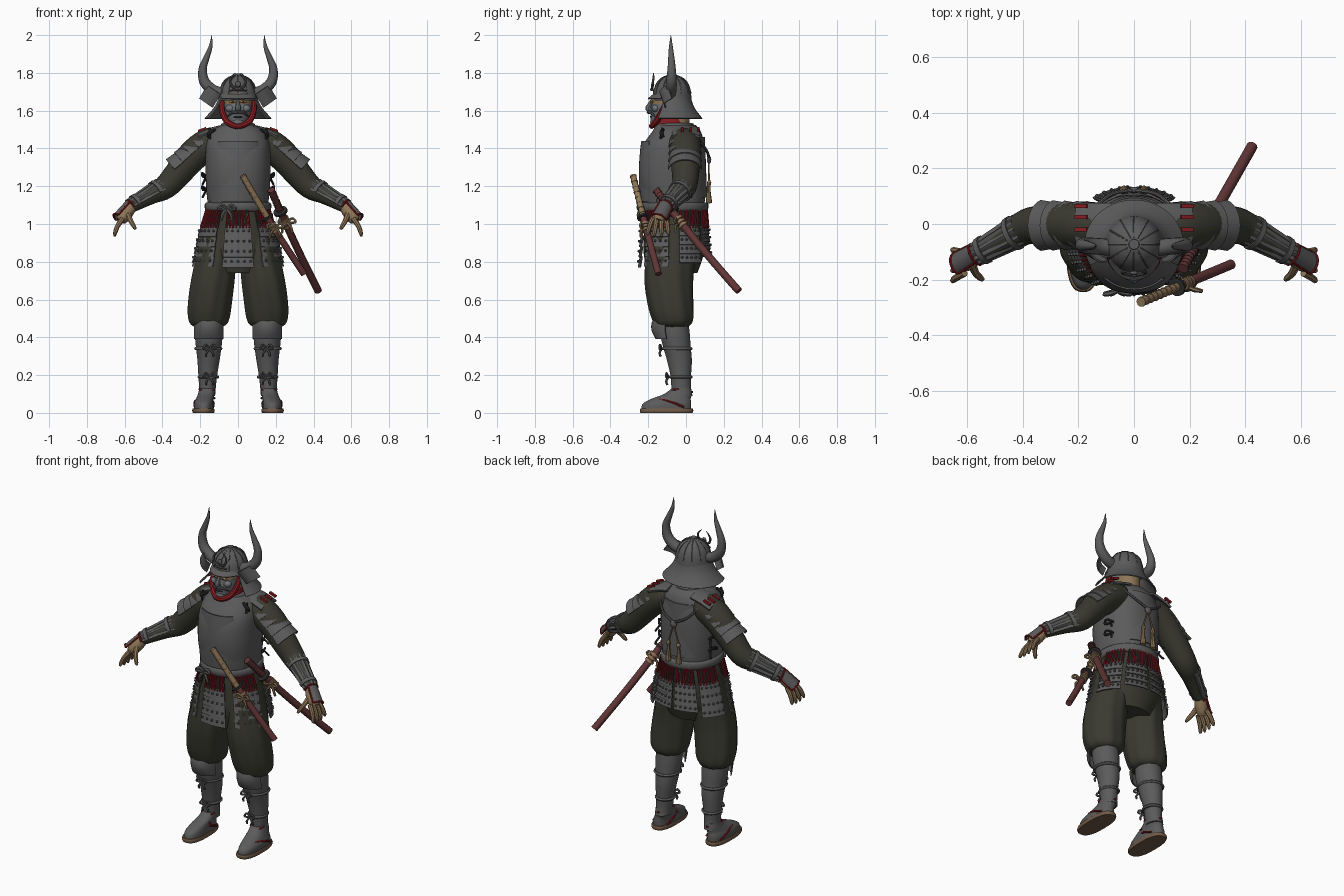
import bpy, bmesh, math
from math import sin, cos, pi, radians
from mathutils import Vector, Matrix

def mat(name, r, g, b):
    m = bpy.data.materials.new(name)
    m.diffuse_color = (r, g, b, 1)
    return m

IRON = mat("iron_gray", .105, .105, .108)
MASK = mat("mask_gray", .16, .17, .185)
OLIVE = mat("olive_cloth", .042, .042, .03)
RED = mat("lace_red", .24, .012, .016)
MAROON = mat("scabbard_maroon", .12, .036, .036)
TAN = mat("tan_skin", .27, .18, .095)
DARK = mat("dark_cord", .025, .025, .027)
GOLD = mat("eye_gold", .42, .24, .08)
SOLE = mat("straw_sole", .16, .1, .06)

def done(name, bm, m, angle=40):
    bmesh.ops.recalc_face_normals(bm, faces=bm.faces[:])
    me = bpy.data.meshes.new(name)
    bm.to_mesh(me)
    bm.free()
    me.materials.append(m)
    for p in me.polygons:
        p.use_smooth = True
    me.set_sharp_from_angle(angle=radians(angle))
    o = bpy.data.objects.new(name, me)
    bpy.context.collection.objects.link(o)
    return o

def spline(p, k):
    out = []
    for i in range(len(p) - 1):
        q = (p[max(i - 1, 0)], p[i], p[i + 1], p[min(i + 2, len(p) - 1)])
        for j in range(k):
            t = j / k
            out.append(tuple(.5 * (2*b + (c-a)*t + (2*a-5*b+4*c-d)*t*t + (3*b-a-3*c+d)*t**3) for a, b, c, d in zip(*q)))
    return out + [tuple(p[-1])]

def skin(bm, rings):
    vs = [[bm.verts.new(c) for c in r] for r in rings]
    n = len(vs[0])
    for a, b in zip(vs, vs[1:]):
        for i in range(n):
            bm.faces.new((a[i], a[(i+1) % n], b[(i+1) % n], b[i]))
    bm.faces.new(vs[0])
    bm.faces.new(vs[-1])

def loft(name, rings, m, s=1, n=36, e=2.0, k=4, wave=0, waves=9):
    """stack of (z, cx, cy, rx, ry) superellipses"""
    f = lambda c: math.copysign(abs(c) ** (2 / e), c)
    out = []
    for z, cx, cy, rx, ry in spline(rings, k):
        ring = []
        for i in range(n):
            a = 2 * pi * i / n
            w = 1 + wave * sin(a * waves + z * 6)
            ring.append((s * (cx + rx * w * f(cos(a))), cy + ry * w * f(sin(a)), z))
        out.append(ring)
    bm = bmesh.new()
    skin(bm, out)
    return done(name, bm, m)

def tubes(name, paths, m, s=1, n=8, k=4):
    """round sweeps through (x, y, z, radius) points"""
    bm = bmesh.new()
    for path in paths:
        p = spline([(s * q[0], q[1], q[2], q[3]) for q in path], k)
        c = [Vector(q[:3]) for q in p]
        x, rings = None, []
        for i in range(len(c)):
            t = (c[min(i+1, len(c)-1)] - c[max(i-1, 0)]).normalized()
            x = t.orthogonal() if x is None else x - t * x.dot(t)
            x.normalize()
            y, r = t.cross(x), max(p[i][3], .0008)
            rings.append([c[i] + r * (x * cos(2*pi*j/n) + y * sin(2*pi*j/n)) for j in range(n)])
        skin(bm, rings)
    return done(name, bm, m)

def patch(name, fn, m, nu=12, nv=4, th=.006):
    bm = bmesh.new()
    g = [[bm.verts.new(fn(i / nu, j / nv)) for i in range(nu + 1)] for j in range(nv + 1)]
    for j in range(nv):
        for i in range(nu):
            bm.faces.new((g[j][i], g[j][i+1], g[j+1][i+1], g[j+1][i]))
    bmesh.ops.recalc_face_normals(bm, faces=bm.faces[:])
    bmesh.ops.solidify(bm, geom=bm.faces[:], thickness=th)
    return done(name, bm, m)

def lames(name, fn, rows, m):
    """overlapping rows of plates; fn(u, v, offset)"""
    for r in range(rows):
        patch(name, lambda u, v: fn(u, (r + v * 1.08) / rows, .007 * v), m, nv=2)

def balls(name, pts, m, size, seg=12):
    bm = bmesh.new()
    for p in pts:
        bmesh.ops.create_uvsphere(bm, u_segments=seg, v_segments=max(seg // 2, 4), radius=1,
                                  matrix=Matrix.Translation(p) @ Matrix.Diagonal((*size, 1)))
    return done(name, bm, m)

def box(name, loc, size, m, ry=0):
    bm = bmesh.new()
    bmesh.ops.create_cube(bm, size=1, matrix=Matrix.Translation(loc) @ Matrix.Rotation(ry, 4, 'Y') @ Matrix.Diagonal((*size, 1)))
    return done(name, bm, m)

def bow(name, c, w, m, r=.006):
    x, y, z = c
    ps = [[(x, y, z, r), (x+d*w*.6, y-.01, z+.02, r), (x+d*w, y-.012, z, r), (x, y, z-.003, r)] for d in (1, -1)]
    ps += [[(x, y, z, r), (x+d*w*.5, y-.012, z-w*.7, r), (x+d*w*.6, y-.005, z-w*1.3, r)] for d in (1, -1)]
    tubes(name, ps, m, n=6)

def wrap(a, b, up, r0, r1, half):
    """plate surface around the limb axis a-b, facing up"""
    a, b = Vector(a), Vector(b)
    d = (b - a).normalized()
    n = Vector(up)
    n = (n - d * n.dot(d)).normalized()
    q = d.cross(n)
    def f(u, v, off=0):
        t, r = half * (2*u - 1), r0 + (r1 - r0) * v + off
        return a + (b - a) * v + r * (n * cos(t) + q * sin(t))
    return f

def around(cy, a0, a1, z0, z1, r0, r1):
    """surface around the body axis; angle 0 faces the front"""
    def f(u, v, off=0):
        a = radians(a0 + (a1 - a0) * u)
        rx, ry = (r0[i] + (r1[i] - r0[i]) * v + off for i in (0, 1))
        return Vector((rx * sin(a), cy - ry * cos(a), z0 + (z1 - z0) * v))
    return f

# cuirass, collar and belt
loft("cuirass", [(1.07, 0, -.06, .15, .155), (1.13, 0, -.065, .163, .165), (1.25, 0, -.072, .172, .177), (1.36, 0, -.07, .172, .174),
     (1.43, 0, -.062, .166, .158), (1.49, 0, -.05, .14, .128), (1.525, 0, -.055, .085, .105)], IRON, n=48, e=2.3)
loft("collar", [(1.5, 0, -.06, .10, .105), (1.53, 0, -.06, .088, .1), (1.535, 0, -.06, .07, .085)], IRON)
loft("belt", [(1.065, 0, -.06, .165, .167), (1.075, 0, -.06, .175, .177), (1.105, 0, -.06, .176, .178), (1.115, 0, -.06, .165, .168)], IRON, k=2)
bow("belt_bow", (-.06, -.24, 1.08), .045, IRON, .009)
patch("front_plate", lambda u, v: (lambda a, z, g: (.178*g*sin(a), -.07 - .182*g*cos(a), z))(
    (2*u-1) * (1.05 - .35*v*v), 1.12 + .32*v, .945 + .2*v - .23*v*v), IRON, 20, 8)
patch("back_plate", around(-.07, 140, 220, 1.46, 1.14, (.17, .17), (.17, .182)), IRON, 12, 6)

# back knot with cords and tassels
tubes("back_cords", [[(s*.14, .06, 1.46, .007), (s*.08, .108, 1.39, .007), (0, .122, 1.35, .008)] for s in (1, -1)], IRON)
balls("back_knot", [(0, .122, 1.34)], IRON, (.022, .012, .022))
tubes("back_tassels", [[(0, .12, 1.34, .004), (s*.03, .122, 1.24, .005), (s*.033, .122, 1.22, .012), (s*.034, .12, 1.19, .009),
      (s*.036, .122, 1.11, .017)] for s in (1, -1)], TAN)

# hips, red lacing and armoured skirt
loft("hip_cloth", [(.74, 0, -.07, .14, .13), (.85, 0, -.065, .2, .16), (1.0, 0, -.06, .18, .16), (1.09, 0, -.06, .15, .15)], OLIVE)
skirt = [(-20, 20, .775)] + [(s*a, s*b, z) for s in (1, -1) for a, b, z in ((33, 80, .78), (98, 137, .8), (143, 178, .83))]
rivets, laces = [], []
for a0, a1, zb in skirt:
    lames("skirt_panel", around(-.06, a0, a1, .99, zb, (.198, .176), (.24, .188)), 4, IRON)
    g = around(-.06, a0, a1, .99, zb, (.206, .184), (.247, .195))
    rivets += [g((i + .5) / 5, (j + .5) / 4) for i in range(5) for j in range(4)]
    patch("lace_backing", around(-.06, a0, a1, 1.075, .98, (.166, .166), (.196, .174)), DARK)
    h = around(-.06, a0, a1, 1.075, .98, (.172, .172), (.202, .18))
    k = max(6, int(abs(a1 - a0) / 5))
    laces += [[(*h((i + .5) / k, v), .0048) for v in (0, 1)] for i in range(k)]
balls("skirt_rivets", rivets, IRON, (.007, .007, .007), 8)
tubes("skirt_laces", laces, RED, n=6, k=1)

for s in (1, -1):
    # trousers, shin guards and sandals
    loft("trouser_leg", [(1.0, .10, -.07, .09, .12), (.85, .115, -.08, .105, .13), (.7, .135, -.09, .115, .128), (.57, .15, -.08, .115, .12),
         (.5, .154, -.07, .108, .11), (.465, .155, -.068, .09, .092), (.45, .155, -.06, .05, .05)], OLIVE, s, n=54, wave=.02)
    loft("shin_guard", [(.5, .155, -.065, .07, .075), (.42, .155, -.058, .073, .078), (.36, .155, -.05, .069, .074), (.28, .156, -.035, .059, .066),
         (.2, .16, -.028, .05, .055), (.13, .162, -.025, .044, .052), (.09, .165, -.02, .044, .055)], IRON, s)
    patch("knee_plate", lambda u, v: (s*(.155 + .085*sin((2*u-1)*1.2)), -.07 - (.09 + .025*sin(pi*v))*cos((2*u-1)*1.2), .39 + .13*v), IRON, 12, 6)
    for z, r, y in ((.34, .072, -.046), (.19, .055, -.028)):
        loft("shin_tie", [(z - .008, .157, y, r - .003, r + .003), (z, .157, y, r + .003, r + .009), (z + .008, .157, y, r - .003, r + .003)], IRON, s)
        bow("shin_bow", (s*.15, y - r - .01, z), .032, IRON)
    loft("foot", [(.02, .182, -.105, .052, .132), (.05, .182, -.1, .051, .127), (.075, .176, -.078, .046, .103), (.1, .168, -.042, .044, .073),
         (.13, .163, -.025, .042, .052)], IRON, s, e=2.3)
    loft("sandal_sole", [(0, .183, -.103, .056, .138), (.012, .183, -.103, .06, .142), (.024, .183, -.103, .056, .138)], SOLE, s, e=2.6, k=2)
    tubes("sandal_straps", [[(.183, -.2, .055, .006), (.183+d*.03, -.14, .07, .006), (.18+d*.05, -.07, .055, .006), (.18+d*.048, -.01, .03, .006)] for d in (1, -1)]
          + [[(.165-d*.045, -.09, .075, .005), (.165, -.088, .105, .005), (.165+d*.04, -.05, .125, .005), (.165, .035, .11, .005)] for d in (1, -1)], RED, s)
    # sleeves, shoulder plates and forearm guards
    tubes("sleeve", [[(.1, -.01, 1.43, .08), (.16, -.005, 1.42, .085), (.24, -.003, 1.36, .082), (.32, -.003, 1.265, .072), (.385, -.01, 1.195, .064),
          (.46, -.05, 1.155, .05), (.57, -.11, 1.09, .033)]], OLIVE, s, 24)
    lames("shoulder_plate", wrap((s*.145, -.005, 1.43), (s*.315, -.005, 1.275), (s, 0, 1), .083, .088, 1.3), 4, IRON)
    patch("shoulder_strap", lambda u, v: (s*(.08 + .13*v), -.075 + .15*u, 1.525 - .02*v - .02*(2*u-1)**2 - .02*v*v), IRON, 8, 5, .012)
    for y in (.065, .025, -.02):
        box("shoulder_lace", (s*.19, y, 1.5), (.045, .014, .012), RED, s*.35)
    tubes("shoulder_toggle", [[(.12, -.12, 1.5, .007), (.15, -.13, 1.485, .011), (.16, -.12, 1.46, .006)],
          [(.15, -.125, 1.51, .006), (.15, -.135, 1.45, .006)]], DARK, s)
    fore = wrap((s*.405, -.018, 1.185), (s*.565, -.107, 1.093), (s*.5, .25, .85), .058, .041, 2.0)
    patch("forearm_guard", lambda u, v: fore(u, v, .004*cos(u*44)), IRON, 42, 5)
    for z0 in (.12, .8):
        patch("forearm_band", lambda u, v: fore(u, z0 + .1*v, .008), IRON, 20, 1)
    # hands
    tubes("palm", [[(.565, -.107, 1.093, .03), (.585, -.122, 1.065, .035), (.608, -.138, 1.035, .034), (.62, -.145, 1.015, .025)]], TAN, s, 14)
    tubes("fingers", [[(.61, -.14+o, 1.04-abs(o)*.3, .014), (.637, -.145+1.3*o, .99, .013), (.65, -.148+1.5*o, .955, .011), (.652, -.15+1.6*o, .93+abs(o)*.3, .006)]
          for o in (-.036, -.012, .012, .036)] + [[(.585, -.14, 1.06, .017), (.57, -.175, 1.02, .014), (.55, -.195, .985, .011), (.543, -.2, .972, .006)]], TAN, s)
    hand = wrap((s*.56, -.105, 1.1), (s*.622, -.142, 1.025), (s*.7, .1, .5), .04, .045, 1.15)
    patch("hand_guard", hand, IRON, 12, 4)
    tubes("hand_guard_rim", [[(*hand(u / 8, 1.03), .005) for u in range(9)], [(*hand(0, v / 3), .005) for v in range(4)],
          [(*hand(1, v / 3), .005) for v in range(4)], [(*fore(u / 8, 1.03), .005) for u in range(9)]], RED, k=2)
    # side ties of the cuirass
    for z in (1.18, 1.25):
        tubes("side_tie", [[(.165, .02, z, .006), (.19, -.01, z+.02, .006), (.186, -.03, z, .006), (.17, 0, z, .006), (.188, .03, z-.04, .006)]], DARK, s)
    # helmet horns, side flaps and chin cord
    tubes("horn", [[(.08, -.085, 1.69, .03), (.135, -.08, 1.71, .03), (.178, -.077, 1.755, .028), (.187, -.076, 1.82, .022), (.165, -.078, 1.885, .016),
          (.145, -.08, 1.94, .010), (.139, -.08, 2.0, .001)]], IRON, s, 14, 6)
    patch("helmet_flap", lambda u, v: (s*(.092 + .072*u + .042*v), -.135 + .035*u + .025*v - .02*sin(pi*u), 1.685 + .05*u - .07*v), IRON, 6, 3)
    tubes("chin_cord", [[(.085, -.095, 1.655, .013), (.084, -.125, 1.6, .015), (.062, -.155, 1.545, .016), (.02, -.18, 1.52, .015), (-.01, -.182, 1.518, .012)]], RED, s)
    balls("eye", [(s*.03, -.181, 1.648)], GOLD, (.018, .008, .008))
    balls("pupil", [(s*.03, -.187, 1.648)], DARK, (.006, .004, .006))
    tubes("mustache", [[(0, -.2, 1.592, .009), (.03, -.188, 1.59, .009), (.055, -.165, 1.57, .003)]], IRON, s)
    balls("cheek", [(s*.042, -.162, 1.612)], MASK, (.025, .02, .02))

# neck and masked face
loft("neck", [(1.47, 0, -.05, .065, .07), (1.66, 0, -.05, .065, .065)], TAN)
loft("throat_guard", [(1.505, 0, -.075, .08, .095), (1.56, 0, -.08, .075, .075)], RED)
loft("face_mask", [(1.515, 0, -.11, .03, .06), (1.54, 0, -.105, .05, .08), (1.59, 0, -.1, .068, .088), (1.635, 0, -.095, .075, .088)], MASK)
loft("brow_skin", [(1.635, 0, -.095, .073, .084), (1.69, 0, -.09, .075, .085)], TAN)
tubes("nose", [[(0, -.178, 1.66, .008), (0, -.193, 1.63, .012), (0, -.2, 1.612, .016), (0, -.185, 1.6, .012)]], MASK)
balls("mouth", [(0, -.184, 1.567)], DARK, (.025, .008, .006))
balls("chin", [(0, -.172, 1.54)], MASK, (.028, .018, .018))

# helmet bowl, brim, neck guard and crest
loft("helmet_bowl", [(1.655, 0, -.073, .104, .103), (1.7, 0, -.073, .098, .098), (1.74, 0, -.073, .084, .084), (1.77, 0, -.073, .058, .058),
     (1.785, 0, -.073, .03, .03), (1.788, 0, -.073, .02, .02), (1.797, 0, -.073, .018, .018)], IRON, n=40)
tubes("helmet_ribs", [[(r*cos(a), -.073+r*sin(a), z, .003) for r, z in ((.1, 1.69), (.085, 1.74), (.058, 1.771), (.025, 1.786))]
      for a in (pi*i/6 for i in range(12))], IRON, n=5, k=3)
patch("helmet_brim", around(-.073, -62, 62, 1.69, 1.665, (.098, .098), (.105, .13)), IRON, 16, 2)
patch("neck_guard", lambda u, v: around(-.073, 62, 298, 1.685, 1.56, (.098, .098), (.178, .16))(u, v, -.014*sin(pi*v)), IRON, 40, 8)
tubes("crest", [[(s*.004, -.178, 1.715, .007), (s*.032, -.178, 1.73, .007), (s*.042, -.174, 1.76, .006), (s*.03, -.172, 1.785, .004), (s*.014, -.172, 1.8, .001)]
      for s in (1, -1)] + [[(-.045, -.172, 1.705, .003), (0, -.185, 1.712, .007), (.045, -.172, 1.705, .003)]], IRON)
balls("crest_disc", [(0, -.176, 1.74)], IRON, (.014, .008, .016))

# two swords worn at the side
def sword(name, a, b, split, r, grip):
    a, b = Vector(a), Vector(b)
    p = lambda t: a.lerp(b, t) + Vector((0, 0, -.012)) * sin(pi * t)
    t = lambda x, y, k: [(*p(x + (y - x) * i / k), r) for i in range(k + 1)]
    tubes(name + "_handle", [t(0, split, 3)], grip, n=10)
    tubes(name + "_scabbard", [[(*q[:3], r * 1.12) for q in t(split, 1, 6)]], MAROON, n=12)
    tubes(name + "_guard", [[(*p(split - .008), r * 2.1), (*p(split + .008), r * 2.1)]], DARK, n=18, k=1)
    tubes(name + "_wraps", [[(*p(split * i / 8), r * 1.15), (*p(split * i / 8 + .012), r * 1.15)] for i in range(8)], grip, n=10, k=1)
    for i in range(3):
        tubes(name + "_cord", [[(*p(split + .06 + .03 * i), r * 1.5), (*p(split + .08 + .03 * i), r * 1.5)]], TAN, n=12, k=1)
    c = p(split + .1)
    bow(name + "_knot", (c.x + .01, c.y - r, c.z), .045, TAN, .007)

sword("short_sword", (.025, -.28, 1.255), (.35, -.145, .735), .4, .016, TAN)
sword("long_sword", (.175, -.16, 1.18), (.425, .28, .645), .2, .018, MAROON)
